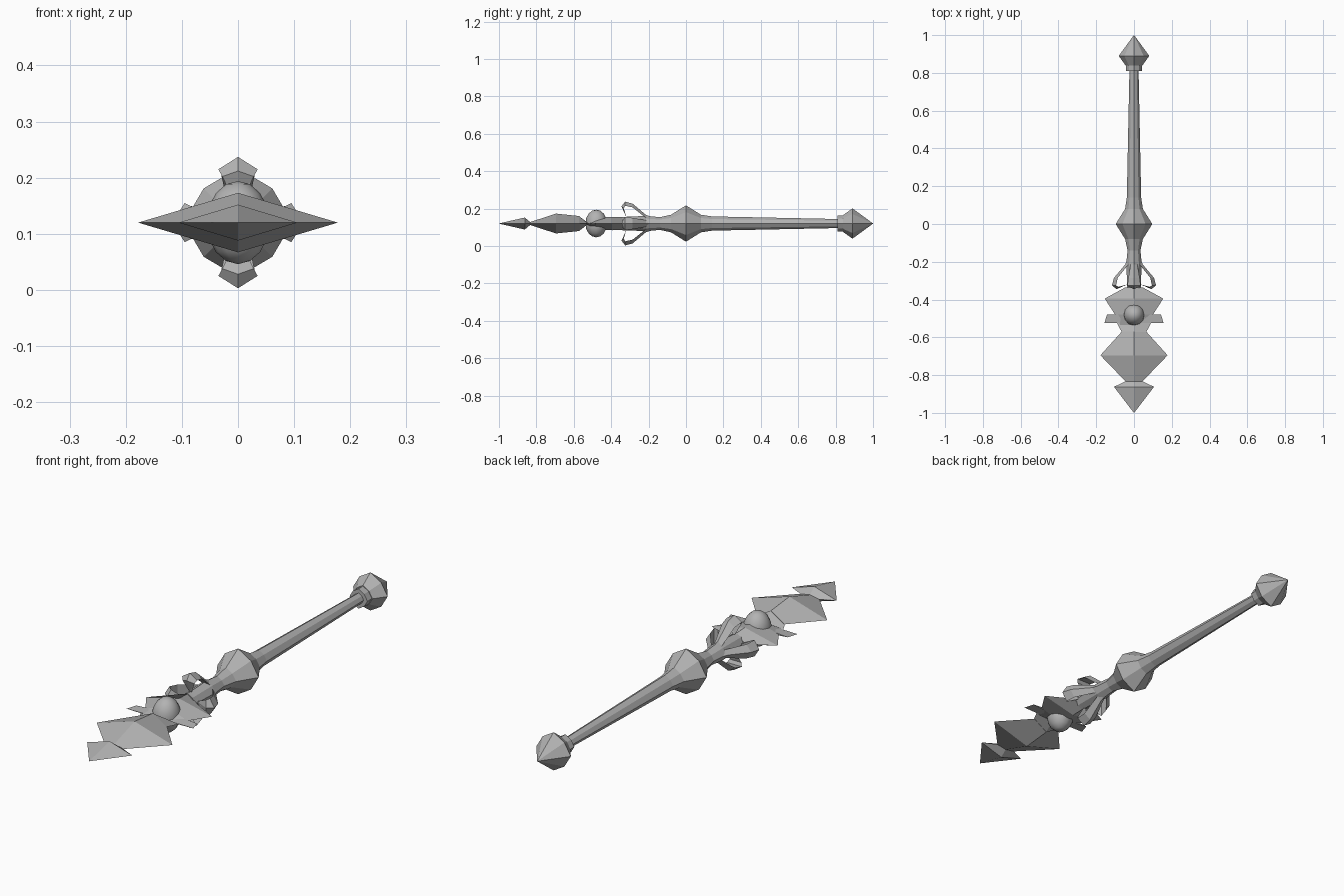
import bpy, bmesh, math
from mathutils import Vector

cube = bpy.data.objects.get("Cube")
if cube:
    bpy.data.objects.remove(cube)

AXIS_Z = 0.12  # height of the long axis

stone = bpy.data.materials.new("plain grey")
stone.use_nodes = True
GREY = (0.45, 0.45, 0.45, 1)
stone.diffuse_color = GREY
stone.node_tree.nodes["Principled BSDF"].inputs["Base Color"].default_value = GREY


def finish(name, bm):
    bmesh.ops.remove_doubles(bm, verts=bm.verts, dist=0.0002)
    bmesh.ops.recalc_face_normals(bm, faces=bm.faces)
    mesh = bpy.data.meshes.new(name)
    bm.to_mesh(mesh)
    bm.free()
    mesh.materials.append(stone)
    obj = bpy.data.objects.new(name, mesh)
    obj.location.z = AXIS_Z
    bpy.context.collection.objects.link(obj)
    return obj


def loft(name, rings):
    """Skin a list of equal-sized point rings and cap both ends."""
    bm = bmesh.new()
    loops = [[bm.verts.new(p) for p in ring] for ring in rings]
    n = len(loops[0])
    for a, b in zip(loops, loops[1:]):
        for i in range(n):
            j = (i + 1) % n
            bm.faces.new((a[i], a[j], b[j], b[i]))
    bm.faces.new(loops[0])
    bm.faces.new(loops[-1])
    return finish(name, bm)


def turned(name, profile):
    """Eight-sided turned part along y, slightly pinched on the diagonals."""
    rings = []
    for y, r in profile:
        ring = []
        for i in range(8):
            a = i * math.pi / 4
            k = r * (0.89 if i % 2 else 1)
            ring.append((k * math.cos(a), y, k * math.sin(a)))
        rings.append(ring)
    return loft(name, rings)


def blade(name, stations):
    """Flat part with a diamond cross-section: y, half width, half thickness."""
    return loft(name, [[(w, y, 0), (0, y, t), (-w, y, 0), (0, y, -t)]
                       for y, w, t in stations])


# Handle with its central knob
turned("shaft", [(-0.34, 0.036), (-0.325, 0.036), (-0.21, 0.041), (-0.14, 0.034),
                 (-0.08, 0.047), (0, 0.097), (0.08, 0.047), (0.14, 0.038), (0.82, 0.024)])

# End cap
turned("pommel_collar", [(0.81, 0.042), (0.86, 0.042)])
turned("pommel", [(0.84, 0.045), (0.89, 0.081), (1.0, 0.0005)])

# Four hooked claws: y, ridge radius, inner radius, half width
CLAW = [(-0.19, 0.038, 0.025, 0.012), (-0.215, 0.047, 0.03, 0.018),
        (-0.285, 0.106, 0.086, 0.03), (-0.325, 0.117, 0.095, 0.035),
        (-0.345, 0.092, 0.082, 0.028), (-0.32, 0.038, 0.036, 0.006)]
for i, side in enumerate(("left", "top", "right", "bottom")):
    c, s = round(math.cos(i * math.pi / 2)), round(math.sin(i * math.pi / 2))

    def place(r, w, y):
        return Vector((r * c - w * s, y, r * s + w * c))

    rings = []
    for y, ridge, inner, w in CLAW:
        lean = 0.012 if y < -0.33 else 0
        rings.append([place(ridge, 0, y), place(inner, w, y + lean),
                      place(inner, -w, y + lean)])
    loft("claw_" + side, rings)

# Guard, its swept barbs and the neck under the main blade
blade("guard", [(-0.335, 0.045, 0.034), (-0.395, 0.155, 0.036),
                (-0.48, 0.1, 0.032), (-0.535, 0.075, 0.004)])
blade("guard_barbs", [(-0.48, 0.143, 0.012), (-0.525, 0.157, 0.003)])
blade("neck", [(-0.525, 0.09, 0.004), (-0.572, 0.065, 0.04)])

# Blades
blade("main_blade", [(-0.57, 0.065, 0.04), (-0.695, 0.178, 0.053), (-0.833, 0.045, 0.008)])
blade("tip_blade", [(-0.833, 0.045, 0.008), (-0.862, 0.106, 0.032), (-1.0, 0.0005, 0.0005)])

# Smooth orb set through the guard
bm = bmesh.new()
bmesh.ops.create_uvsphere(bm, u_segments=12, v_segments=8, radius=1)
for v in bm.verts:
    v.co = Vector((v.co.x * 0.056, v.co.y * 0.058 - 0.48, v.co.z * 0.074))
for f in bm.faces:
    f.smooth = True
finish("orb", bm)
